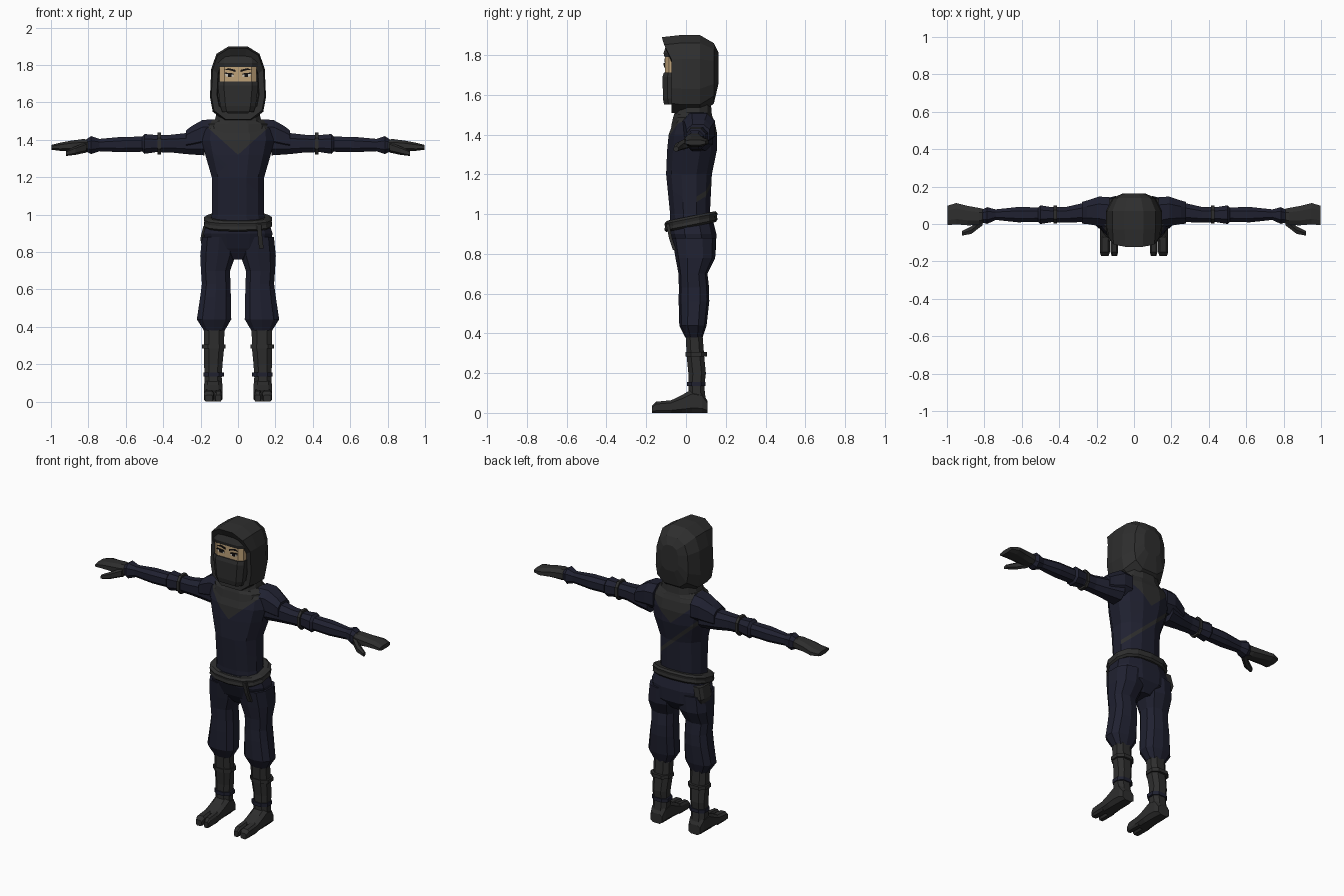
import bpy, bmesh, math
from mathutils import Vector

default_cube = bpy.data.objects.get("Cube")
if default_cube:
    bpy.data.objects.remove(default_cube, do_unlink=True)


def material(name, rgb):
    mat = bpy.data.materials.new(name)
    mat.use_nodes = True
    mat.diffuse_color = (*rgb, 1)
    mat.node_tree.nodes["Principled BSDF"].inputs["Base Color"].default_value = (*rgb, 1)
    return mat


navy = material("navy cloth", (.014, .015, .03))
charcoal = material("charcoal cloth", (.027, .027, .027))
skin = material("skin", (.52, .36, .19))
black = material("black", (.006, .005, .005))
white = material("eye white", (.6, .58, .52))


def finish(bm, name, mats, mirror):
    """Turn a bmesh into a flat shaded object, optionally mirrored across x."""
    mesh = bpy.data.meshes.new(name)
    bm.to_mesh(mesh)
    bm.free()
    for mat in mats:
        mesh.materials.append(mat)
    obj = bpy.data.objects.new(name, mesh)
    bpy.context.collection.objects.link(obj)
    if mirror:
        mod = obj.modifiers.new("Mirror", "MIRROR")
        mod.use_mirror_merge = False
    return obj


def skin_rings(loops):
    """Bridge lists of points into a closed, capped tube."""
    bm = bmesh.new()
    rows = [[bm.verts.new(p) for p in loop] for loop in loops]
    count = len(rows[0])
    for low, high in zip(rows, rows[1:]):
        for i in range(count):
            j = (i + 1) % count
            bm.faces.new((low[i], low[j], high[j], high[i]))
    bm.faces.new(rows[0])
    bm.faces.new(rows[-1])
    bmesh.ops.recalc_face_normals(bm, faces=bm.faces)
    return bm


def loft_mesh(rings, axis="z", sides=8, power=.8, tilt=0):
    """Each ring: position on the axis, two centre offsets, two half sizes."""
    def squash(value):
        return math.copysign(abs(value) ** power, value)
    top = squash(math.cos(math.pi / sides))
    loops = []
    for t, cu, cv, ru, rv in rings:
        loop = []
        for i in range(sides):
            a = (i + .5) * math.tau / sides
            u = cu + ru * squash(math.cos(a)) / top
            v = cv + rv * squash(math.sin(a)) / top
            loop.append({"x": (t, u, v), "y": (u, t, v), "z": (u, v, t + tilt * v)}[axis])
        loops.append(loop)
    return skin_rings(loops)


def loft(name, rings, mat, mirror=False, **shape):
    return finish(loft_mesh(rings, **shape), name, [mat], mirror)


def plate(name, outline, y, mat):
    """Thin flat panel facing the front, on both sides of the face."""
    bm = skin_rings([[(x, depth, z) for x, z in outline] for depth in (y, y + .006)])
    return finish(bm, name, [mat], True)


# Torso: cut along the cowl edge and the back strap, then coloured by region
bm = loft_mesh([(.92, 0, .03, .155, .11), (1.0, 0, .02, .14, .10),
                (1.2, 0, .015, .14, .115), (1.32, 0, .03, .175, .125),
                (1.4, 0, .035, .195, .122), (1.46, 0, .04, .19, .105),
                (1.51, 0, .04, .13, .085)], sides=12, power=.85)


def cut(point, normal):
    bmesh.ops.bisect_plane(bm, geom=bm.verts[:] + bm.edges[:] + bm.faces[:],
                           plane_co=point, plane_no=normal)


cowl_tip, strap_mid, strap_half = 1.32, 1.2, .014
cut((0, 0, 0), (1, 0, 0))
for side in (-1, 1):
    cut((0, 0, cowl_tip), (side * .9, 0, 1))
    cut((0, 0, strap_mid + side * strap_half), (.9, 0, 1))
for face in bm.faces:
    c = face.calc_center_median()
    on_cowl = c.z > cowl_tip + .9 * abs(c.x)
    on_strap = abs(c.z + .9 * c.x - strap_mid) < strap_half and c.y > .04
    face.material_index = int(on_cowl or on_strap)
finish(bm, "torso", [navy, charcoal], False)

# Neck folds of the cowl
loft("neck_cowl", [(1.44, 0, .035, .165, .11), (1.485, 0, .035, .16, .1),
                   (1.5, 0, .035, .125, .095), (1.56, 0, .04, .11, .085)],
     charcoal, sides=12)

# Hips, belt and hanging details
loft("hips", [(.76, 0, .05, .05, .06), (.82, 0, .05, .17, .1),
              (.9, 0, .035, .185, .118), (.97, 0, .025, .16, .11)], navy, sides=12)
loft("belt", [(.93, 0, .025, .17, .122), (.94, 0, .025, .182, .131),
              (.957, 0, .025, .178, .128), (.973, 0, .025, .182, .131),
              (.985, 0, .025, .165, .12)], charcoal, sides=14, tilt=.2)
loft("belt_tail", [(.82, .125, -.058, .012, .008), (.88, .118, -.078, .012, .008),
                   (.95, .112, -.092, .012, .008)], charcoal, sides=4)
loft("hip_pouch", [(.84, -.165, .07, .03, .04), (.87, -.17, .07, .032, .055),
                   (.94, -.155, .065, .03, .055)], charcoal, power=.5)

# Baggy trouser legs
loft("trouser_legs", [(.38, .127, .04, .055, .042), (.44, .128, .035, .092, .066),
                      (.56, .12, .04, .082, .074), (.63, .117, .04, .076, .073),
                      (.7, .12, .035, .078, .07), (.78, .108, .047, .094, .096),
                      (.88, .1, .04, .092, .105)], navy, mirror=True, sides=10)

# Wrapped shins and their straps
loft("shin_wraps", [(.06, .133, .055, .048, .045), (.13, .133, .052, .046, .04),
                    (.2, .132, .056, .049, .044), (.29, .128, .047, .054, .044),
                    (.41, .127, .04, .054, .042)], charcoal, mirror=True)
for name, z, grow, mat in (("shin_straps", .295, .012, charcoal),
                           ("ankle_straps", .145, .005, navy)):
    loft(name, [(z - .011, .13, .052, .05 + grow, .042 + grow),
                (z + .011, .13, .052, .05 + grow, .042 + grow)], mat, mirror=True)

# Split toed shoes
loft("shoes", [(-.09, .133, .028, .05, .028), (-.02, .133, .045, .05, .045),
               (.03, .133, .06, .05, .06), (.08, .133, .055, .048, .055),
               (.108, .133, .03, .04, .03)], charcoal, mirror=True, axis="y", power=.6)
for name, x, half in (("big_toes", .105, .02), ("outer_toes", .156, .027)):
    loft(name, [(-.17, x, .018, half * .75, .018), (-.15, x, .028, half, .028),
                (-.07, x, .032, half, .032)], charcoal, mirror=True, axis="y", power=.6)

# Shoulder flaps, sleeves and arm straps
loft("shoulder_flaps", [(.13, .06, 1.43, .085, .08), (.19, .068, 1.43, .078, .076),
                        (.25, .063, 1.41, .063, .062), (.278, .06, 1.40, .058, .05)],
     navy, mirror=True, axis="x")
loft("upper_sleeves", [(.18, .065, 1.385, .07, .068), (.28, .06, 1.38, .05, .056),
                       (.36, .05, 1.38, .042, .047), (.44, .05, 1.38, .04, .046),
                       (.5, .05, 1.378, .05, .053), (.515, .05, 1.378, .036, .036)],
     navy, mirror=True, axis="x")
loft("forearm_sleeves", [(.49, .05, 1.377, .038, .04), (.62, .05, 1.375, .041, .041),
                         (.74, .05, 1.372, .028, .033), (.785, .045, 1.372, .045, .048),
                         (.81, .043, 1.37, .035, .034)], navy, mirror=True, axis="x")
loft("arm_straps", [(.413, .05, 1.38, .048, .058), (.431, .05, 1.38, .048, .058)],
     charcoal, mirror=True, axis="x")

# Gloved hands and thumbs
loft("hands", [(.78, .045, 1.37, .03, .03), (.83, .04, 1.37, .046, .034),
               (.89, .045, 1.368, .052, .028), (.95, .055, 1.363, .057, .022),
               (.997, .046, 1.36, .052, .013)], charcoal, mirror=True, axis="x")
loft("thumbs", [(.81, .015, 1.36, .022, .025), (.87, -.033, 1.342, .02, .02),
                (.92, -.05, 1.327, .012, .012)], charcoal, mirror=True, axis="x", sides=6)

# Hood: egg shaped outline swept from back to front, with a recessed opening
half_outline = [(.05, 1.9), (.115, 1.86), (.143, 1.78), (.15, 1.63), (.135, 1.55), (.07, 1.5)]
outline = half_outline + [(-x, z) for x, z in reversed(half_outline)]
middle = 1.69
hood_loops = []
for y, scale, lift, peak in ((.163, .4, .04, 0), (.14, .76, .01, 0), (.07, 1, 0, 0),
                             (-.02, 1, 0, .01), (-.072, .95, 0, .05),
                             (-.068, .75, -.005, .03), (-.03, .72, -.005, 0)):
    loop = []
    for x, z in outline:
        new_z = middle + (z - middle) * scale + lift
        overhang = peak * min(max((z - 1.8) / .08, 0), 1)
        loop.append((x * scale, y - overhang, new_z))
    hood_loops.append(loop)
finish(skin_rings(hood_loops), "hood", [charcoal], False)

# Face, mask and brow band
loft("face", [(1.65, 0, -.035, .1, .07), (1.83, 0, -.035, .1, .07)], skin, power=.35)
loft("mask", [(1.55, 0, -.035, .085, .075), (1.58, 0, -.035, .095, .081),
              (1.69, 0, -.035, .108, .083), (1.712, 0, -.035, .106, .076)],
     charcoal, power=.4)
loft("brow_band", [(1.79, 0, -.035, .106, .073), (1.81, 0, -.035, .108, .078),
                   (1.85, 0, -.03, .1, .07)], charcoal, power=.4)

# Eyes and slanted eyebrows
plate("eye_whites", [(.022, 1.738), (.062, 1.738), (.07, 1.754), (.026, 1.749)], -.108, white)
plate("pupils", [(.034, 1.737), (.053, 1.737), (.055, 1.753), (.034, 1.751)], -.111, black)
plate("upper_lids", [(.02, 1.748), (.072, 1.754), (.07, 1.76), (.024, 1.755)], -.112, black)
plate("eyebrows", [(.014, 1.763), (.045, 1.772), (.073, 1.774), (.05, 1.783), (.014, 1.774)],
      -.109, black)
